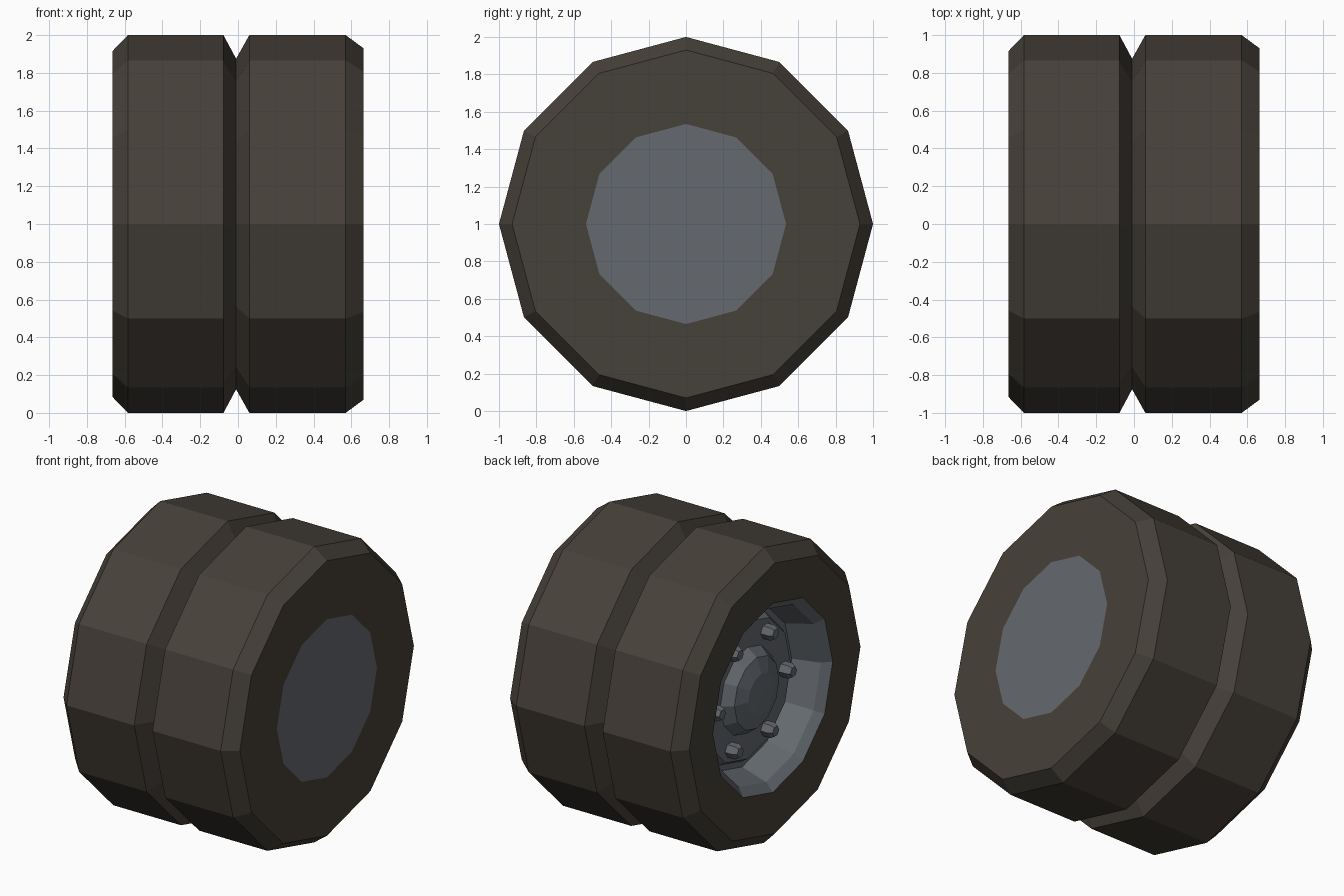
import bpy, bmesh, math

if "Cube" in bpy.data.objects:
    bpy.data.objects.remove(bpy.data.objects["Cube"])


def material(name, rgb):
    m = bpy.data.materials.new(name)
    m.diffuse_color = (*rgb, 1)
    m.use_nodes = True
    m.node_tree.nodes["Principled BSDF"].inputs["Base Color"].default_value = m.diffuse_color
    return m


RUBBER = material("dark brown rubber", (0.062, 0.052, 0.041))
METAL = material("grey metal", (0.128, 0.143, 0.160))


def lathe(name, profile, mat, sides=12, cy=0.0, cz=1.0):
    """Spin (x, radius) points around an axis along x; run from -x to +x for outward faces."""
    bm = bmesh.new()
    rings = []
    for x, r in profile:
        if r == 0:
            rings.append([bm.verts.new((x, cy, cz))] * sides)
        else:
            rings.append([bm.verts.new((x, cy + r * math.cos(2 * math.pi * j / sides),
                                        cz + r * math.sin(2 * math.pi * j / sides)))
                          for j in range(sides)])
    for a, b in zip(rings, rings[1:]):
        for j in range(sides):
            k = (j + 1) % sides
            corners = list(dict.fromkeys((a[j], a[k], b[k], b[j])))
            bm.faces.new(corners)
    me = bpy.data.meshes.new(name)
    bm.to_mesh(me)
    bm.free()
    me.materials.append(mat)
    ob = bpy.data.objects.new(name, me)
    bpy.context.collection.objects.link(ob)
    return ob


# Twin tyre with a V groove in the middle
lathe("twin_tyre", [(-0.65, 0.64), (-0.665, 0.915), (-0.583, 1), (-0.077, 1), (-0.01, 0.875),
                    (0.06, 1), (0.57, 1), (0.665, 0.93), (0.665, 0.535)], RUBBER)

# Flat cover on the inner side of the wheel
lathe("inner_cover", [(0.665, 0.535), (0.665, 0)], METAL)

# Recessed rim: back plate, small step, sloping wall and lip
lathe("rim", [(-0.46, 0), (-0.46, 0.465), (-0.42, 0.49), (-0.42, 0.53),
              (-0.60, 0.585), (-0.65, 0.64)], METAL)

# Domed hub cap
lathe("hub_cap", [(-0.57, 0), (-0.565, 0.14), (-0.53, 0.24), (-0.46, 0.29)], METAL)

# Ring of six wheel nuts
for i in range(6):
    a = math.radians(60 * i)
    lathe(f"wheel_nut_{i + 1}", [(-0.54, 0), (-0.54, 0.035), (-0.515, 0.05), (-0.46, 0.05)],
          METAL, 6, 0.38 * math.cos(a), 1 + 0.38 * math.sin(a))
